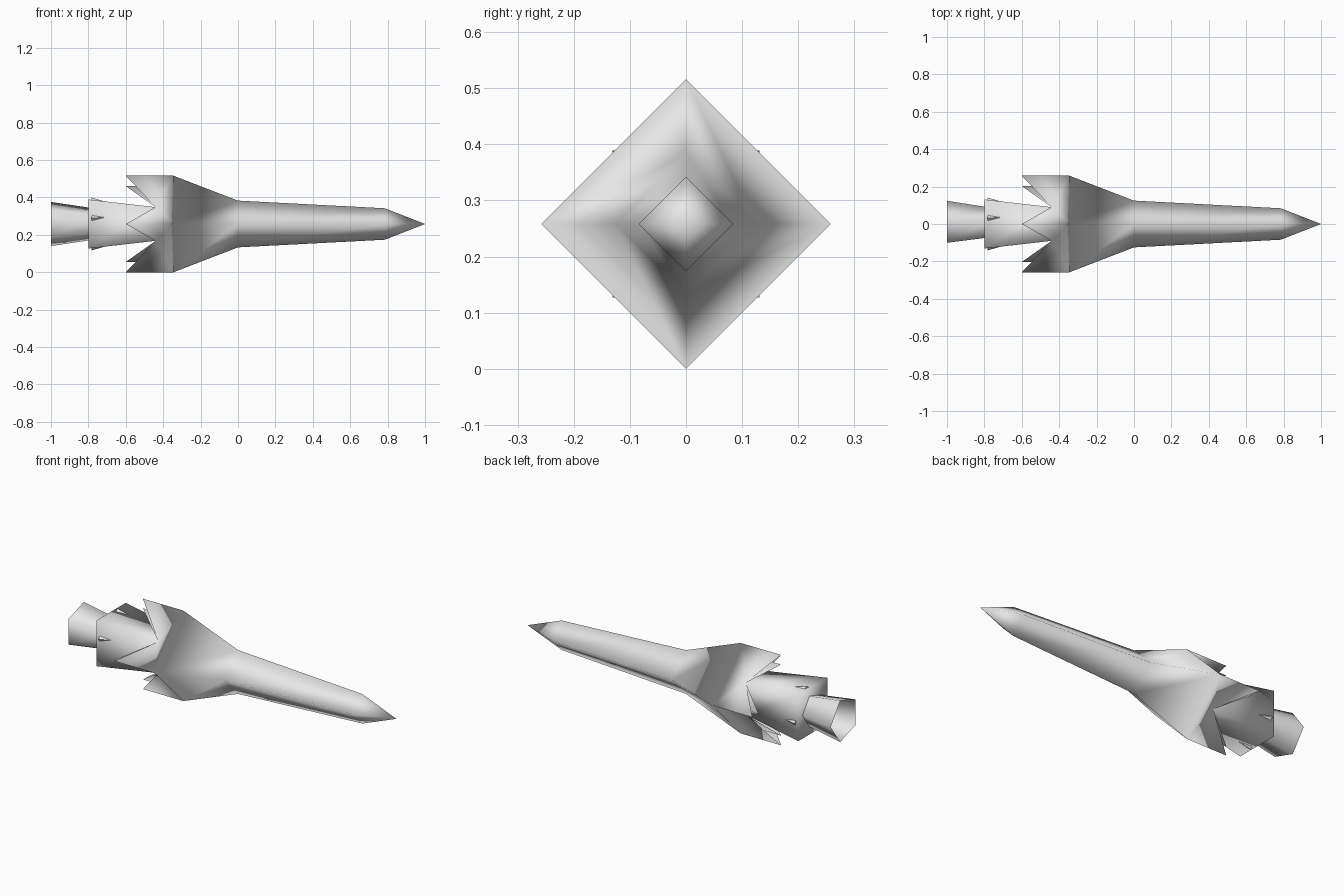
import bpy, math
from mathutils import Matrix, Vector

if "Cube" in bpy.data.objects:
    bpy.data.objects.remove(bpy.data.objects["Cube"])

CZ = 0.258  # height of the long axis

paint = bpy.data.materials.new("light_grey")
paint.diffuse_color = (0.8, 0.8, 0.8, 1)
paint.use_nodes = True
paint.node_tree.nodes["Principled BSDF"].inputs["Base Color"].default_value = paint.diffuse_color


def make(name, verts, faces, smooth=True):
    me = bpy.data.meshes.new(name)
    me.from_pydata([tuple(v) for v in verts], [], faces)
    me.materials.append(paint)
    for p in me.polygons:
        p.use_smooth = smooth
    ob = bpy.data.objects.new(name, me)
    ob.location = (0, 0, CZ)
    bpy.context.collection.objects.link(ob)
    return ob


def ring(x, r, n, start):
    """n points around the x axis, start = angle from +y towards +z"""
    return [Vector((x, r * math.cos(start + 2 * math.pi * i / n),
                    r * math.sin(start + 2 * math.pi * i / n))) for i in range(n)]


def bridge(a, b, n):
    """quads from the ring at index a (rear) to the ring at index b (front)"""
    return [(a + i, b + i, b + (i + 1) % n, a + (i + 1) % n)[::-1] for i in range(n)]


# Hull: diamond section with four tail points and notches between them
H = math.pi / 4
NOTCH = ring(-0.44, 0.09 * math.sqrt(2), 4, H)
verts = (ring(-0.345, 0.258, 4, 0) + ring(0, 0.125, 4, 0)
         + ring(0.785, 0.084, 4, 0) + [Vector((1, 0, 0))]
         + ring(-0.6, 0.258, 4, 0) + NOTCH)
faces = bridge(0, 4, 4) + bridge(4, 8, 4)
for i in range(4):
    j = (i + 1) % 4
    tip, notch, prev = 13 + i, 17 + i, 17 + (i + 3) % 4
    faces += [(8 + i, 8 + j, 12), (i, j, notch), (tip, i, notch), (i, tip, prev)]
make("hull", verts, faces)

# Inner tail points: smaller shell behind the outer ones
verts = ring(-0.38, 0.203, 4, 0) + ring(-0.6, 0.203, 4, 0) + NOTCH
faces = []
for i in range(4):
    faces += [(4 + i, i, 8 + i), (i, 4 + i, 8 + (i + 3) % 4)]
make("inner_tail_points", verts, faces)

# Engine block: square section widening to the rear
q = math.sqrt(2)
verts = ring(-0.8, 0.131 * q, 4, H) + ring(-0.44, 0.09 * q, 4, H) + ring(-0.36, 0.08 * q, 4, H)
make("engine_block", verts, bridge(0, 4, 4) + bridge(4, 8, 4) + [(3, 2, 1, 0), (8, 9, 10, 11)])

# Nozzle: open five-sided bell
verts = ring(-1, 0.124, 5, 0) + ring(-0.75, 0.085, 5, 0)
make("nozzle", verts, bridge(0, 5, 5))

# Small triangular wedges, one on each engine side
base = [Vector(v) for v in ((-0.785, 0.125, -0.012), (-0.78, 0.125, -0.05),
                            (-0.69, 0.115, -0.036), (-0.783, 0.141, -0.032))]
for k in range(4):
    m = Matrix.Rotation(k * math.pi / 2, 3, 'X')
    make("engine_wedge_%d" % (k + 1), [m @ v for v in base],
         [(0, 1, 2), (0, 3, 1), (1, 3, 2), (2, 3, 0)], False)
